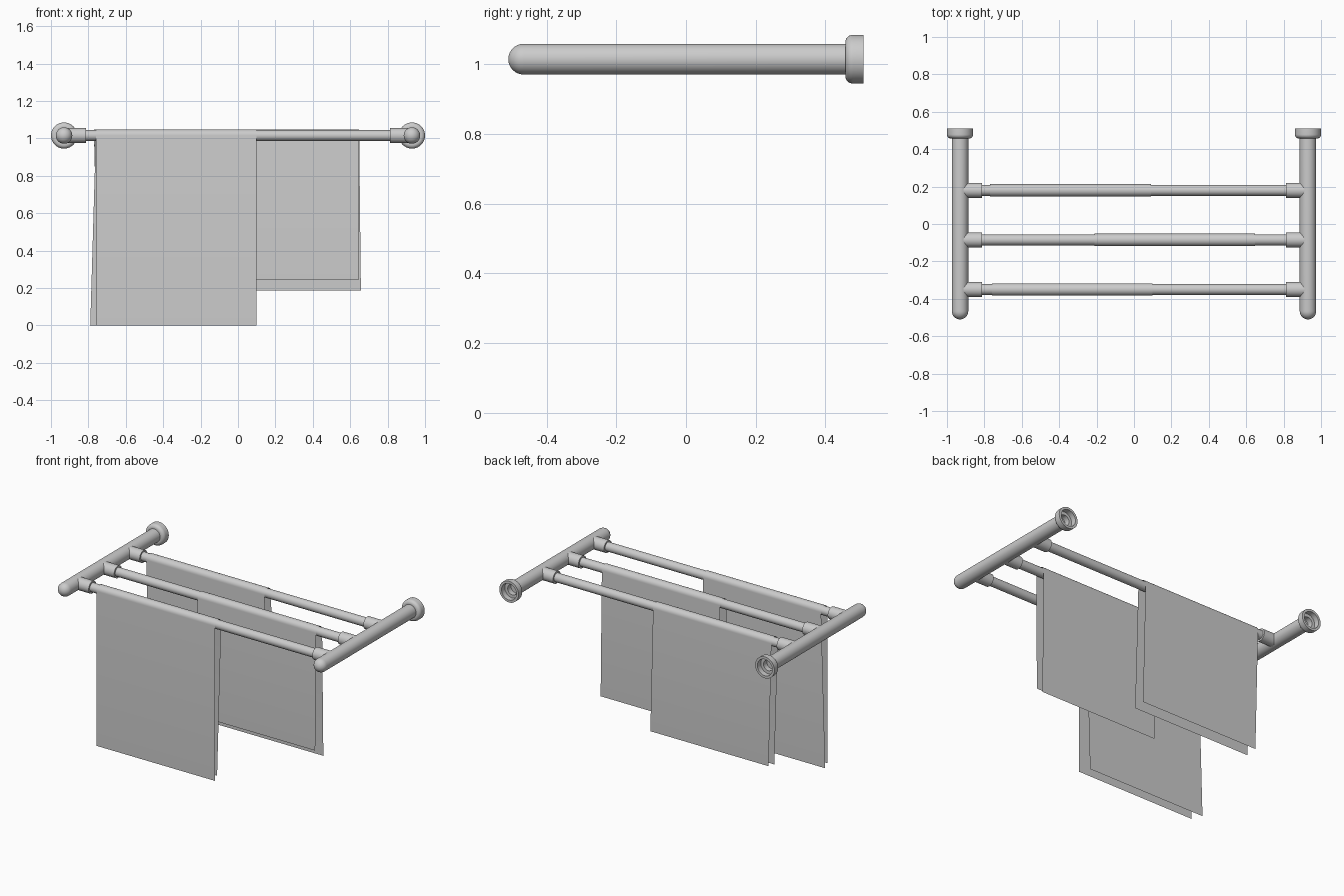
import bpy, bmesh, math
from mathutils import Vector

if "Cube" in bpy.data.objects:
    bpy.data.objects.remove(bpy.data.objects["Cube"])

Z = 1.015          # height of every rod axis
ARM_X = 0.93
SEG = 40


def make(name, verts, faces, fix=True):
    me = bpy.data.meshes.new(name)
    me.from_pydata(verts, [], faces)
    ob = bpy.data.objects.new(name, me)
    bpy.context.collection.objects.link(ob)
    bm = bmesh.new()
    bm.from_mesh(me)
    bmesh.ops.remove_doubles(bm, verts=bm.verts, dist=1e-5)
    if fix:
        bmesh.ops.recalc_face_normals(bm, faces=bm.faces)
    bm.to_mesh(me)
    bm.free()
    bpy.context.view_layer.objects.active = ob
    ob.select_set(True)
    bpy.ops.object.shade_smooth_by_angle(angle=math.radians(35))
    ob.select_set(False)
    return ob


def lathe(name, profile, origin, axis):
    """Spin (radius, distance) points around the x or y axis."""
    verts, faces = [], []
    for r, d in profile:
        for i in range(SEG):
            a = 2 * math.pi * i / SEG
            u, v = r * math.cos(a), r * math.sin(a)
            p = Vector((d, u, v)) if axis == 'x' else Vector((u, d, v))
            verts.append(p + Vector(origin))
    for k in range(len(profile) - 1):
        for i in range(SEG):
            j = (i + 1) % SEG
            faces.append((k * SEG + i, k * SEG + j,
                          (k + 1) * SEG + j, (k + 1) * SEG + i))
    return make(name, verts, faces)


def arc(r, cr, cd, a0, a1, n=8):
    """Arc points of a profile, angles in degrees from the axis direction."""
    out = []
    for i in range(n + 1):
        a = math.radians(a0 + (a1 - a0) * i / n)
        out.append((cr + r * math.sin(a), cd - r * math.cos(a)))
    return out


def towel(name, y, x0, x1, front, back):
    """Thin cloth over a bar; front/back = (bottom z, sideways drift)."""
    r = 0.033
    path = [(y - r, front[0], front[1])]
    for i in range(17):
        a = math.pi * (1 - i / 16)
        path.append((y + r * math.cos(a), Z + r * math.sin(a), 0))
    path.append((y + r, back[0], back[1]))
    verts = [(x + d, py, pz) for py, pz, d in path for x in (x0, x1)]
    faces = [(2 * i, 2 * i + 1, 2 * i + 3, 2 * i + 2)
             for i in range(len(path) - 1)]
    return make(name, verts, faces, fix=False)


# side arms with rounded front ends, and hollow wall flanges
arm = arc(0.044, 0, -0.466, 0, 90) + [(0.044, 0.475)]
flange = ([(0.04, 0.457), (0.048, 0.457)] + arc(0.022, 0.048, 0.479, 0, 90)
          + [(0.07, 0.51), (0.054, 0.51), (0.054, 0.475), (0.034, 0.475),
             (0.034, 0.44), (0, 0.44)])
for side, s in (("left", -1), ("right", 1)):
    lathe(side + "_arm", arm, (s * ARM_X, 0, Z), 'y')
    lathe(side + "_wall_flange", flange, (s * ARM_X, 0, Z), 'y')

# three cross bars with a socket at each end
bars = {"front": -0.35, "middle": -0.085, "back": 0.18}
for name, y in bars.items():
    lathe(name + "_bar", [(0, -0.84), (0.029, -0.84), (0.029, 0.84), (0, 0.84)],
          (0, y, Z), 'x')
    for side, s in (("left", -1), ("right", 1)):
        lathe(f"{name}_{side}_socket",
              [(0, s * 0.92), (0.04, s * 0.92), (0.04, s * 0.813), (0, s * 0.813)],
              (0, y, Z), 'x')

# towels draped over the bars
towel("front_towel", bars["front"], -0.76, 0.10, (0.0, 0.0), (0.0, -0.03))
towel("middle_towel", bars["middle"], -0.21, 0.648, (0.243, -0.004), (0.187, 0.009))
towel("back_towel", bars["back"], -0.77, 0.09, (0.19, 0.025), (0.205, 0.02))
